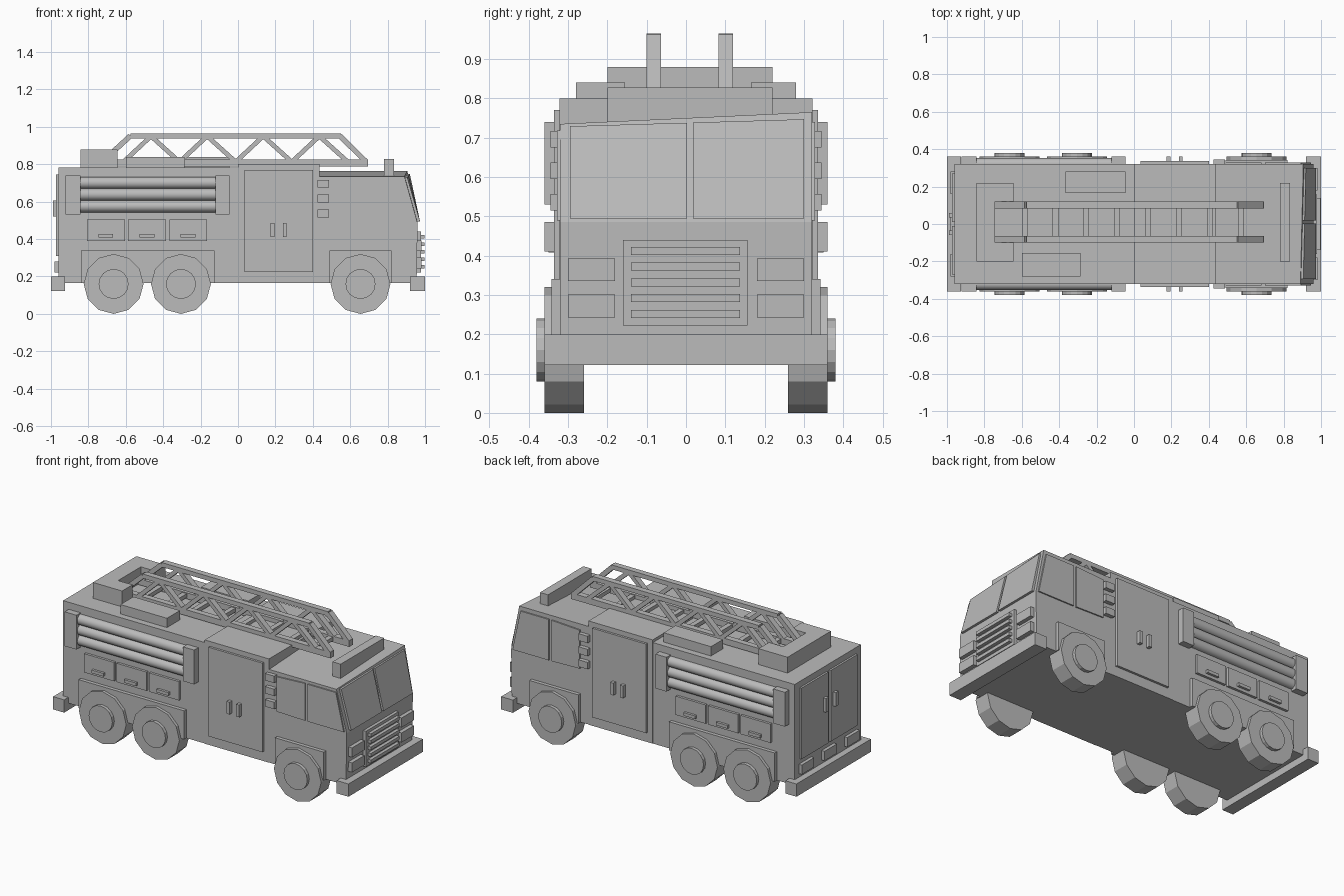
import bpy, bmesh, math
from mathutils import Vector, Matrix

old = bpy.data.objects.get("Cube")
if old:
    bpy.data.objects.remove(old)

GREY = (0.5, 0.5, 0.5, 1)
grey = bpy.data.materials.new("plain grey")
grey.use_nodes = True
grey.diffuse_color = GREY
grey.node_tree.nodes["Principled BSDF"].inputs["Base Color"].default_value = GREY


def finish(name, bm):
    bmesh.ops.recalc_face_normals(bm, faces=bm.faces)
    mesh = bpy.data.meshes.new(name)
    bm.to_mesh(mesh)
    bm.free()
    mesh.materials.append(grey)
    ob = bpy.data.objects.new(name, mesh)
    bpy.context.collection.objects.link(ob)
    return ob


def box(name, x, y, z):
    """Box from (min, max) pairs."""
    bm = bmesh.new()
    bmesh.ops.create_cube(bm, size=1)
    for v in bm.verts:
        v.co = [r[0] if c < 0 else r[1] for c, r in zip(v.co, (x, y, z))]
    return finish(name, bm)


def both(name, x, y, z):
    """The same box on the right (-y) and left (+y) sides."""
    box("right_" + name, x, (-y[1], -y[0]), z)
    box("left_" + name, x, y, z)


def prism(name, near, far):
    """Solid between two matching outlines."""
    bm = bmesh.new()
    a = [bm.verts.new(p) for p in near]
    b = [bm.verts.new(p) for p in far]
    bm.faces.new(a)
    bm.faces.new(b)
    for i in range(len(a)):
        j = (i + 1) % len(a)
        bm.faces.new((a[i], a[j], b[j], b[i]))
    return finish(name, bm)


def cylinder(name, centre, radius, length, axis, sides):
    bm = bmesh.new()
    bmesh.ops.create_cone(bm, cap_ends=True, segments=sides, radius1=radius,
                          radius2=radius, depth=length)
    turn = Matrix.Rotation(math.pi / 2, 4, "X" if axis == "Y" else "Y")
    bmesh.ops.transform(bm, matrix=Matrix.Translation(centre) @ turn, verts=bm.verts)
    return finish(name, bm)


def strut(name, p, q, y, thick):
    """Flat bar in the xz plane from p to q."""
    p, q = Vector(p), Vector(q)
    n = (q - p).orthogonal().normalized() * thick / 2
    outline = [p + n, q + n, q - n, p - n]
    return prism(name, [(c.x, y[0], c.y) for c in outline],
                 [(c.x, y[1], c.y) for c in outline])


# Body shells
box("rear_body", (-0.96, 0.0), (-0.32, 0.32), (0.165, 0.783))
box("middle_body", (0.0, 0.435), (-0.322, 0.322), (0.165, 0.80))


def cab_side(y, roof, nose):
    outline = [(0.435, 0.165), (0.955, 0.165), (0.96, 0.485), (nose, roof), (0.435, roof)]
    return [(x, y, z) for x, z in outline]


prism("cab", cab_side(-0.32, 0.735, 0.89), cab_side(0.32, 0.765, 0.905))

# Bumpers
box("front_bumper", (0.92, 1.0), (-0.36, 0.36), (0.122, 0.20))
box("rear_bumper", (-1.0, -0.925), (-0.36, 0.36), (0.122, 0.20))

# Wheels and fenders
for label, x in (("rear", -0.665), ("middle", -0.305), ("front", 0.655)):
    for side, s in (("right", -1), ("left", 1)):
        cylinder(f"{side}_{label}_tyre", (x, s * 0.31, 0.16), 0.16, 0.10, "Y", 12)
        cylinder(f"{side}_{label}_hub", (x, s * 0.365, 0.16), 0.08, 0.03, "Y", 16)
both("rear_fender", (-0.84, -0.125), (0.31, 0.342), (0.165, 0.34))
both("front_fender", (0.49, 0.82), (0.31, 0.342), (0.165, 0.34))

# Hose racks with rolled hoses
both("rack_rear_end", (-0.922, -0.842), (0.31, 0.36), (0.53, 0.74))
both("rack_front_end", (-0.12, -0.045), (0.31, 0.36), (0.53, 0.74))
for i in range(3):
    for side, s in (("right", -1), ("left", 1)):
        hose = cylinder(f"{side}_hose_{i + 1}", (-0.481, s * 0.32, 0.575 + i * 0.063),
                        0.032, 0.73, "X", 16)
        hose.data.shade_smooth()
        hose.data.set_sharp_from_angle(angle=math.radians(35))

# Lockers with handles
for i in range(3):
    x = -0.807 + i * 0.22
    both(f"locker_{i + 1}", (x, x + 0.202), (0.31, 0.335), (0.39, 0.505))
    both(f"locker_handle_{i + 1}", (x + 0.06, x + 0.14), (0.33, 0.35), (0.408, 0.427))

# Side doors
both("side_door", (0.035, 0.40), (0.31, 0.336), (0.225, 0.77))
for i, x in enumerate((0.175, 0.24)):
    both(f"door_handle_{i + 1}", (x, x + 0.02), (0.33, 0.36), (0.41, 0.485))

# Stacked side lamps and cab windows
for i in range(3):
    z = 0.515 + i * 0.08
    both(f"side_lamp_{i + 1}", (0.425, 0.487), (0.31, 0.345), (z, z + 0.042))
for side, s, top in (("right", -1, 0.718), ("left", 1, 0.74)):
    panes = {"door_window": [(0.49, 0.495), (0.682, 0.49), (0.682, top), (0.49, top - 0.01)],
             "corner_window": [(0.70, 0.49), (0.945, 0.49), (0.892, top), (0.70, top)]}
    for label, pane in panes.items():
        prism(f"{side}_{label}", [(x, s * 0.31, z) for x, z in pane],
              [(x, s * 0.328, z) for x, z in pane])

# Windscreen panes following the sloping nose
for name, y0, y1 in (("right_windscreen", -0.295, 0.003), ("left_windscreen", 0.018, 0.30)):
    def pane(out):
        return [(0.957 + out, y0, 0.495), (0.957 + out, y1, 0.495),
                (0.896 + out + y1 * 0.023, y1, 0.738 + y1 * 0.03),
                (0.896 + out + y0 * 0.023, y0, 0.738 + y0 * 0.03)]
    prism(name, pane(-0.02), pane(0.016))

# Grille and headlamps
box("grille_panel", (0.94, 0.978), (-0.16, 0.157), (0.222, 0.44))
for i in range(5):
    z = 0.242 + i * 0.04
    box(f"grille_bar_{i + 1}", (0.97, 0.998), (-0.14, 0.138), (z, z + 0.02))
for i, z in enumerate((0.243, 0.335)):
    both(f"headlamp_{i + 1}", (0.94, 0.982), (0.18, 0.30), (z, z + 0.058))

# Rear doors, handles and lamps
both("rear_door", (-0.972, -0.95), (0.012, 0.27), (0.31, 0.745))
both("rear_door_handle", (-0.99, -0.965), (0.035, 0.06), (0.52, 0.605))
for i, y in enumerate((-0.22, 0.0, 0.22)):
    box(f"rear_lamp_{i + 1}", (-0.98, -0.95), (y - 0.06, y + 0.06), (0.222, 0.28))

# Roof equipment
box("light_bar", (0.78, 0.835), (-0.20, 0.22), (0.74, 0.828))
box("left_roof_box", (-0.365, -0.045), (0.165, 0.28), (0.77, 0.84))
box("right_roof_box", (-0.60, -0.285), (-0.28, -0.155), (0.77, 0.84))
box("ladder_mount_back", (-0.842, -0.742), (-0.20, 0.22), (0.77, 0.88))
box("ladder_mount_left", (-0.742, -0.645), (0.12, 0.22), (0.77, 0.88))
box("ladder_mount_right", (-0.742, -0.645), (-0.20, -0.10), (0.77, 0.88))

# Ladder: two trusses joined by rungs
for side, y in (("right", (-0.10, -0.064)), ("left", (0.083, 0.12))):
    box(side + "_ladder_lower_rail", (-0.735, 0.695), y, (0.788, 0.825))
    box(side + "_ladder_upper_rail", (-0.575, 0.55), y, (0.938, 0.965))
    strut(side + "_ladder_back_end", (-0.735, 0.805), (-0.575, 0.952), y, 0.028)
    strut(side + "_ladder_front_end", (0.685, 0.813), (0.545, 0.952), y, 0.028)
    for i in range(4):
        top = -0.465 + i * 0.30
        for label, foot in (("back", top - 0.145), ("front", top + 0.15)):
            strut(f"{side}_ladder_{label}_brace_{i + 1}", (foot, 0.815), (top, 0.95), y, 0.024)
for i in range(8):
    x = -0.60 + i * 0.165
    box(f"ladder_rung_{i + 1}", (x, x + 0.03), (-0.08, 0.10), (0.796, 0.82))
